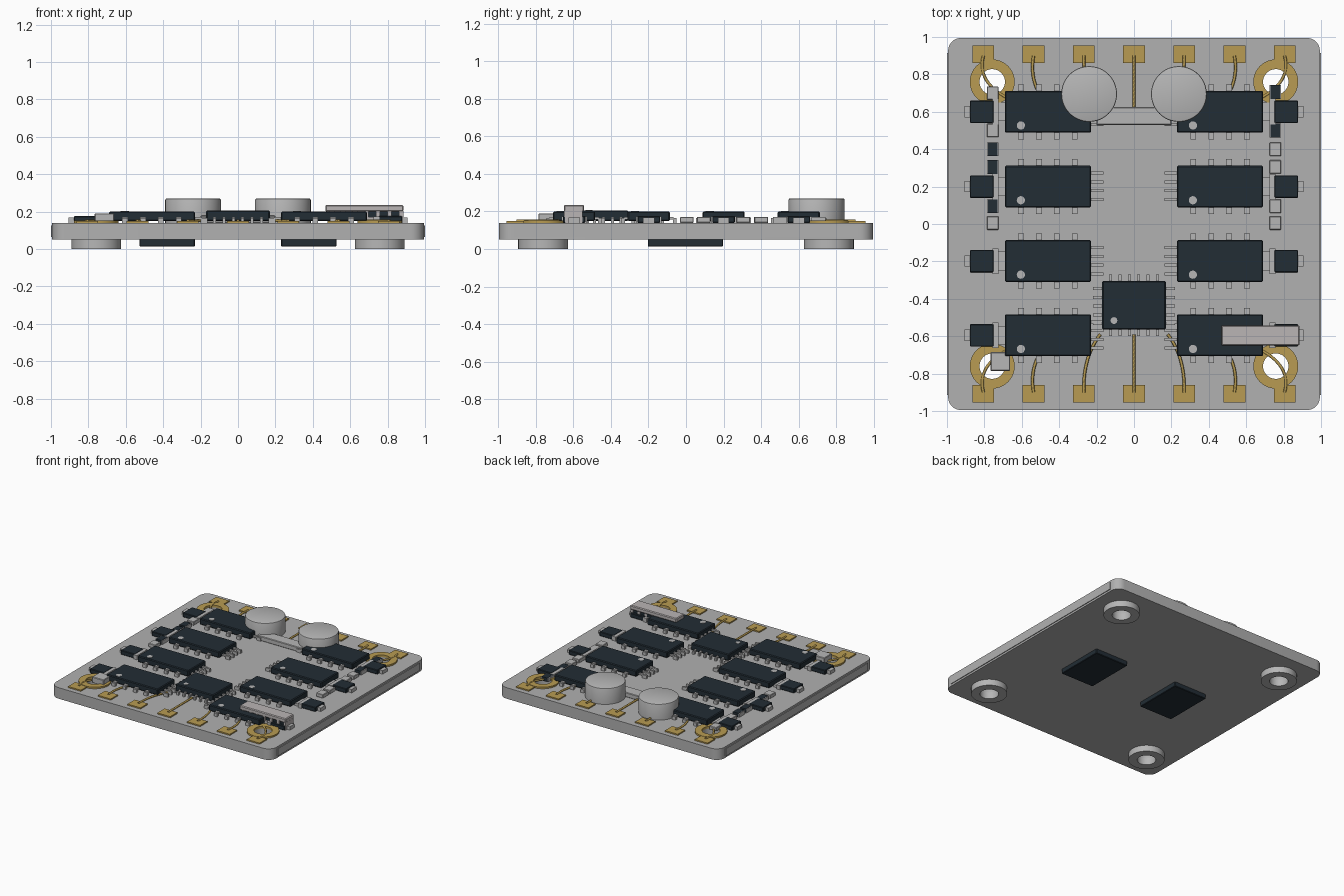
import bpy, bmesh, math
from mathutils import Matrix, Vector

cube = bpy.data.objects.get("Cube")
if cube:
    bpy.data.objects.remove(cube, do_unlink=True)


def material(name, rgb):
    m = bpy.data.materials.new(name)
    m.use_nodes = True
    m.diffuse_color = (*rgb, 1)
    m.node_tree.nodes["Principled BSDF"].inputs["Base Color"].default_value = (*rgb, 1)
    return m


BOARD = material("board grey", (0.44, 0.44, 0.44))
METAL = material("light metal", (0.47, 0.47, 0.47))
SHELL = material("connector shell", (0.49, 0.46, 0.46))
DARK = material("chip black", (0.016, 0.026, 0.035))
GOLD = material("gold", (0.48, 0.33, 0.085))


def add(name, mesh, mat):
    ob = bpy.data.objects.new(name, mesh)
    bpy.context.collection.objects.link(ob)
    mesh.materials.clear()
    mesh.materials.append(mat)
    return ob


def boxes(name, mat, spans, bevel=0):
    """One object from boxes given as (x0, x1, y0, y1, z0, z1)."""
    bm = bmesh.new()
    for x0, x1, y0, y1, z0, z1 in spans:
        c = Vector((x0 + x1, y0 + y1, z0 + z1)) / 2
        size = (abs(x1 - x0), abs(y1 - y0), abs(z1 - z0), 1)
        bmesh.ops.create_cube(bm, size=1, matrix=Matrix.Translation(c) @ Matrix.Diagonal(size))
    if bevel:
        bmesh.ops.bevel(bm, geom=bm.edges[:], offset=bevel, segments=1, affect='EDGES')
    mesh = bpy.data.meshes.new(name)
    bm.to_mesh(mesh)
    bm.free()
    return add(name, mesh, mat)


def curve_mesh(name, curve, mat):
    tmp = bpy.data.objects.new(name + "_curve", curve)
    bpy.context.collection.objects.link(tmp)
    bpy.context.view_layer.update()
    mesh = bpy.data.meshes.new_from_object(tmp.evaluated_get(bpy.context.evaluated_depsgraph_get()))
    bpy.data.objects.remove(tmp, do_unlink=True)
    return add(name, mesh, mat)


def circle(x, y, r, n=40):
    return [(x + r * math.cos(2 * math.pi * i / n), y + r * math.sin(2 * math.pi * i / n)) for i in range(n)]


def plate(name, mat, loops, z0, z1):
    """Flat plate with holes: first loop is the outline."""
    cu = bpy.data.curves.new(name, 'CURVE')
    cu.dimensions = '2D'
    cu.fill_mode = 'BOTH'
    cu.extrude = (z1 - z0) / 2
    for pts in loops:
        s = cu.splines.new('POLY')
        s.points.add(len(pts) - 1)
        for p, (x, y) in zip(s.points, pts):
            p.co = (x, y, 0, 1)
        s.use_cyclic_u = True
    ob = curve_mesh(name, cu, mat)
    ob.data.transform(Matrix.Translation((0, 0, (z0 + z1) / 2)))
    bm = bmesh.new()
    bm.from_mesh(ob.data)
    bmesh.ops.remove_doubles(bm, verts=bm.verts, dist=1e-5)
    bmesh.ops.recalc_face_normals(bm, faces=bm.faces)
    bm.to_mesh(ob.data)
    bm.free()
    return ob


def disc(name, mat, x, y, r, z0, z1, bevel=0, n=48):
    bm = bmesh.new()
    bmesh.ops.create_cone(bm, cap_ends=True, segments=n, radius1=r, radius2=r, depth=z1 - z0,
                          matrix=Matrix.Translation((x, y, (z0 + z1) / 2)))
    if bevel:
        rim = [e for e in bm.edges if all(v.co.z > z1 - 1e-4 for v in e.verts)]
        bmesh.ops.bevel(bm, geom=rim, offset=bevel, segments=2, affect='EDGES', profile=0.5)
    mesh = bpy.data.meshes.new(name)
    bm.to_mesh(mesh)
    bm.free()
    ob = add(name, mesh, mat)
    round_parts.append(ob)
    return ob


round_parts = []
TOP = 0.14
HOLES = [(sx * 0.758, sy * 0.76) for sx in (-1, 1) for sy in (-1, 1)]

# Board with rounded corners and four mounting holes
R, N = 0.07, 8
outline = []
for k, (sx, sy) in enumerate([(1, 1), (-1, 1), (-1, -1), (1, -1)]):
    for i in range(N + 1):
        a = math.pi / 2 * (k + i / N)
        outline.append((sx * (0.994 - R) + R * math.cos(a), sy * (0.995 - R) + R * math.sin(a)))
round_parts.append(plate("board", BOARD, [outline] + [circle(x, y, 0.07) for x, y in HOLES], 0.05, TOP))
boxes("side_rails", BOARD, [(s * 0.98, s * 1.0, -0.915, 0.915, 0.065, 0.125) for s in (-1, 1)])

# Mounting rings above and standoffs below
for x, y in HOLES:
    round_parts.append(plate("gold_ring", GOLD, [circle(x, y, 0.12), circle(x, y, 0.068)], 0.135, 0.153))
    round_parts.append(plate("standoff", METAL, [circle(x, y, 0.133), circle(x, y, 0.069)], 0, 0.055))

# Edge pads
boxes("edge_pads", GOLD, [(i * 0.2685 - 0.058, i * 0.2685 + 0.058, s * 0.862, s * 0.955, 0.135, 0.15)
                          for i in range(-3, 4) for s in (-1, 1)])

# Bond wires from the pads
paths = [
    [(0.805, 0.9), (0.83, 0.81), (0.79, 0.73), (0.67, 0.67)],
    [(0.537, 0.9), (0.55, 0.82), (0.54, 0.75), (0.5, 0.69)],
    [(0.268, 0.9), (0.272, 0.79), (0.25, 0.68), (0.18, 0.59)],
    [(0, 0.9), (0, 0.8), (0, 0.7), (0, 0.59)],
]
wires = bpy.data.curves.new("bond_wires", 'CURVE')
wires.dimensions = '3D'
wires.bevel_depth = 0.008
wires.bevel_resolution = 1
wires.use_fill_caps = True
for path in paths:
    for sx in ((1, -1) if path[0][0] else (1,)):
        for sy in (1, -1):
            s = wires.splines.new('NURBS')
            s.points.add(3)
            s.use_endpoint_u = True
            s.order_u = 4
            s.resolution_u = 5
            for p, (x, y) in zip(s.points, path):
                p.co = (sx * x, sy * y, 0.15, 1)
curve_mesh("bond_wires", wires, GOLD)


def lead(x, y, dx, dy, length, w):
    """Stepped pin leaving a chip edge at (x, y) along (dx, dy)."""
    out = []
    for a, b, z0, z1 in ((-0.02, length * 0.55, 0.158, 0.17), (length * 0.45, length, TOP, 0.166)):
        x0, x1 = sorted((x + dx * a, x + dx * b))
        y0, y1 = sorted((y + dy * a, y + dy * b))
        if dx:
            out.append((x0, x1, y - w / 2, y + w / 2, z0, z1))
        else:
            out.append((x - w / 2, x + w / 2, y0, y1, z0, z1))
    return out


# Eight driver chips in two columns
ROWS = (0.6, 0.2, -0.198, -0.595)
for s in (-1, 1):
    for cy in ROWS:
        cx = s * 0.46
        boxes("driver_chip", DARK, [(cx - 0.23, cx + 0.23, cy - 0.112, cy + 0.112, 0.15, 0.2)], 0.006)
        pins = []
        for i in range(4):
            px = s * (0.316 + 0.096 * i)
            for d in (-1, 1):
                pins += lead(px, cy + d * 0.112, 0, d, 0.035, 0.03)
            pins += lead(s * 0.23, cy + 0.072 - 0.047 * i, -s, 0, 0.068, 0.016)
        boxes("driver_chip_pins", METAL, pins)
        disc("driver_chip_dot", METAL, cx - 0.145, cy - 0.073, 0.022, 0.196, 0.202, n=20)

# Central controller chip with pins on four sides
boxes("controller_chip", DARK, [(-0.17, 0.17, -0.564, -0.305, 0.15, 0.205)], 0.006)
pins = []
for i in range(6):
    px = -0.125 + 0.05 * i
    pins += lead(px, -0.305, 0, 1, 0.035, 0.016) + lead(px, -0.564, 0, -1, 0.035, 0.016)
for i in range(5):
    py = -0.345 - 0.047 * i
    pins += lead(-0.17, py, -1, 0, 0.05, 0.016) + lead(0.17, py, 1, 0, 0.05, 0.016)
boxes("controller_chip_pins", METAL, pins)
disc("controller_chip_dot", METAL, -0.107, -0.516, 0.018, 0.2, 0.207, n=20)

# Power transistors along both sides
for s in (-1, 1):
    for cy in ROWS:
        boxes("transistor", DARK, [(s * 0.75, s * 0.877, cy - 0.06, cy + 0.06, TOP, 0.176)], 0.004)
        boxes("transistor_tabs", METAL, [
            (s * 0.87, s * 0.905, cy - 0.03, cy + 0.03, TOP, 0.168),
            (s * 0.725, s * 0.757, cy - 0.068, cy + 0.068, TOP, 0.174),
            (s * 0.685, s * 0.73, cy - 0.05, cy + 0.05, TOP, 0.16)])

# Small passives in the side columns
dark_rows = {-1: (0.4, 0.305, 0.095), 1: (0.705, 0.5)}
light_rows = {-1: (0.7, 0.5, 0.005), 1: (0.4, 0.305, 0.095, 0.005)}
for s in (-1, 1):
    boxes("resistors", DARK, [(s * 0.73, s * 0.78, y - 0.037, y + 0.037, TOP, 0.172) for y in dark_rows[s]])
    boxes("resistor_sides", METAL, [(s * a, s * (a + 0.006), y - 0.037, y + 0.037, TOP, 0.17)
                                    for y in dark_rows[s] for a in (0.724, 0.78)])
    boxes("small_capacitors", METAL, [(s * 0.725, s * 0.787, y - 0.036, y + 0.036, TOP, 0.17)
                                      for y in light_rows[s]], 0.003)

# Two round capacitors and the bar between them
for s in (-1, 1):
    disc("round_capacitor", METAL, s * 0.24, 0.695, 0.149, TOP, 0.27, bevel=0.008)
boxes("capacitor_bar", METAL, [(-0.2, 0.2, 0.53, 0.625, TOP, 0.178)], 0.004)

# Connector with an open row of teeth over the corner chip
boxes("connector_top", SHELL, [(0.467, 0.885, -0.65, -0.542, 0.2, 0.235)], 0.006)
boxes("connector_teeth", SHELL, [(x, x + 0.022, -0.648, -0.55, 0.17, 0.204)
                                 for x in [0.49 + 0.062 * i for i in range(7)]]
      + [(0.69, 0.88, -0.645, -0.55, TOP, 0.172)])
boxes("connector_core", DARK, [(0.475, 0.875, -0.635, -0.555, 0.165, 0.204)])

# Corner box by the left mounting hole
boxes("corner_box", METAL, [(-0.767, -0.662, -0.785, -0.685, TOP, 0.19)], 0.004)

# Two chips on the underside
boxes("underside_chips", DARK, [(s * 0.23, s * 0.527, -0.203, 0.197, 0.013, 0.055) for s in (-1, 1)], 0.004)

# Smooth the round parts, keeping sharp edges
bpy.ops.object.select_all(action='DESELECT')
for ob in round_parts:
    ob.select_set(True)
bpy.context.view_layer.objects.active = round_parts[0]
bpy.ops.object.shade_smooth_by_angle(angle=math.radians(30))
bpy.ops.object.select_all(action='DESELECT')
